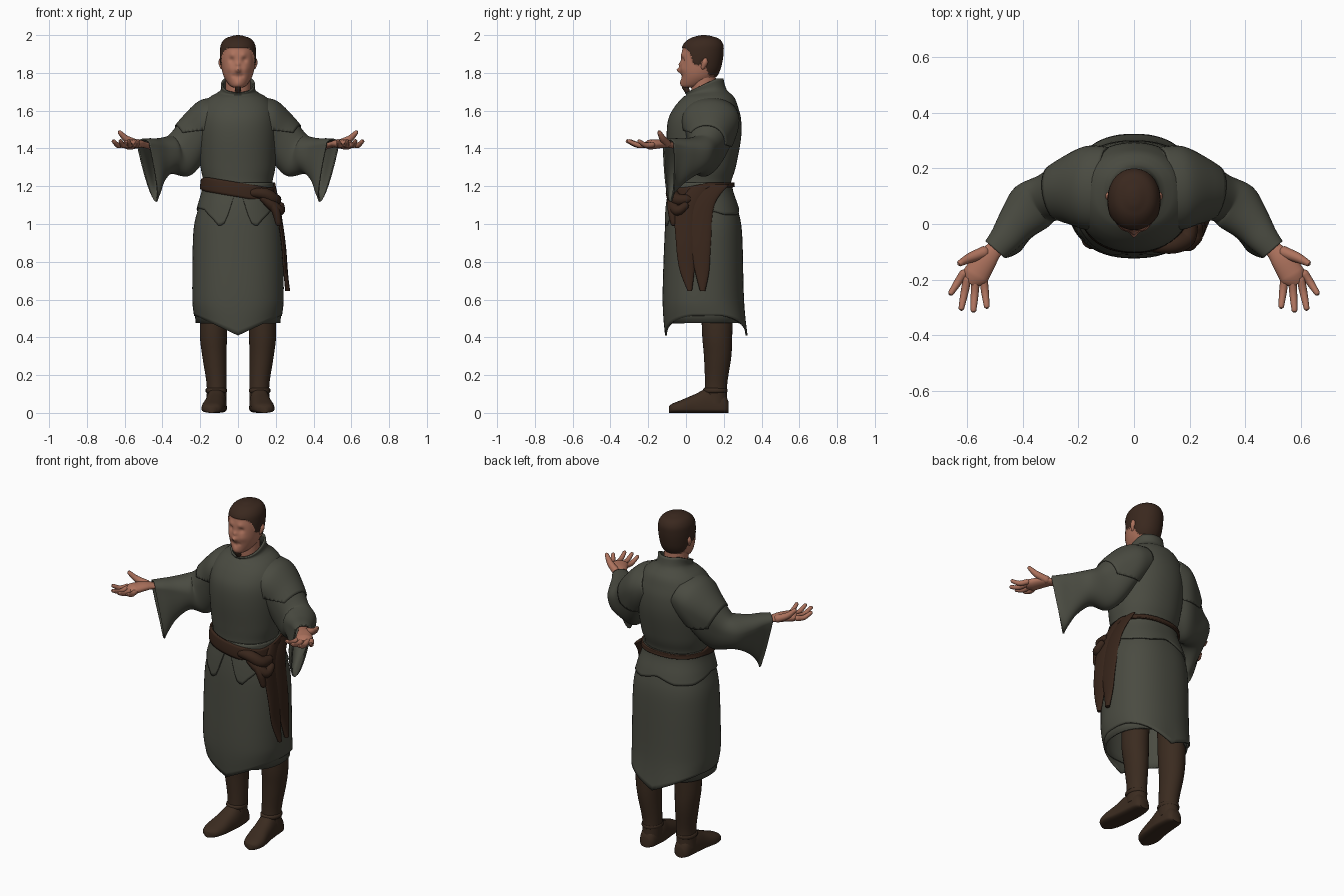
import bpy, bmesh, math
from mathutils import Vector

cube = bpy.data.objects.get("Cube")
if cube:
    bpy.data.objects.remove(cube, do_unlink=True)


def material(name, rgb):
    m = bpy.data.materials.new(name)
    m.use_nodes = True
    m.diffuse_color = (*rgb, 1)
    bsdf = m.node_tree.nodes["Principled BSDF"]
    bsdf.inputs["Base Color"].default_value = (*rgb, 1)
    bsdf.inputs["Roughness"].default_value = 0.8
    return m


CLOTH = material("grey green cloth", (0.068, 0.07, 0.053))
LEATHER = material("boot leather", (0.043, 0.024, 0.014))
SASH = material("sash brown", (0.04, 0.019, 0.011))
SKIN = material("skin", (0.42, 0.17, 0.11))
HAIR = material("dark hair", (0.042, 0.021, 0.013))


def at(rows, x):
    """Linear lookup in a table sorted by its first column."""
    if x <= rows[0][0]:
        return rows[0][1:]
    for a, b in zip(rows, rows[1:]):
        if x <= b[0]:
            t = (x - a[0]) / (b[0] - a[0])
            return [p + (q - p) * t for p, q in zip(a[1:], b[1:])]
    return rows[-1][1:]


def dense(rows, k=5):
    """Smooth the rows with a Catmull-Rom spline."""
    out = []
    for i in range(len(rows) - 1):
        p = [rows[max(i - 1, 0)], rows[i], rows[i + 1], rows[min(i + 2, len(rows) - 1)]]
        for j in range(k):
            t = j / k
            out.append([b + t * ((c - a) + t * (2 * a - 5 * b + 4 * c - d + t * (3 * (b - c) + d - a))) / 2
                        for a, b, c, d in zip(*p)])
    return out + [list(rows[-1])]


def section(c, side, up, down):
    return [*c, *side, *up, *down]


def loft(bm, sections, n=40, power=1.0, caps=True, tweak=None):
    """Skin closed rings; each ring has a centre, side, up and down vector."""
    rings = []
    for s in sections:
        c, side, up, down = (Vector(s[i:i + 3]) for i in (0, 3, 6, 9))
        ring = []
        for k in range(n):
            a = math.tau * k / n
            x, y = (math.copysign(abs(f) ** power, f) for f in (math.cos(a), math.sin(a)))
            p = c + side * x + (up * y if y > 0 else down * -y)
            ring.append(bm.verts.new(tweak(p) if tweak else p))
        rings.append(ring)
    for a, b in zip(rings, rings[1:]):
        for k in range(n):
            bm.faces.new((a[k], a[k - 1], b[k - 1], b[k]))
    if caps:
        bm.faces.new(rings[0])
        bm.faces.new(rings[-1])


def tube(bm, points, n=14, flat=1.0):
    """Rounded tube through rows of x, y, z, radius."""
    rows = dense(points, 4)
    secs = []
    for i, r in enumerate(rows):
        d = Vector(rows[min(i + 1, len(rows) - 1)][:3]) - Vector(rows[max(i - 1, 0)][:3])
        ref = Vector((0, 0, 1)) if abs(d.normalized().z) < 0.8 else Vector((0, 1, 0))
        side = d.cross(ref).normalized()
        up = side.cross(d).normalized() * r[3] * flat
        secs.append(section(r[:3], side * r[3], up, -up))
    # rounded tips
    for i, j in ((0, 1), (-1, -2)):
        tip = [v * 0.5 for v in secs[i]]
        d = (Vector(rows[i][:3]) - Vector(rows[j][:3])).normalized() * rows[i][3] * 0.6
        tip[:3] = Vector(rows[i][:3]) + d
        secs.insert(0 if i == 0 else len(secs), tip)
    loft(bm, secs, n)


def finish(bm, name, *mats, mirror=False, thick=0.0, angle=50):
    bmesh.ops.recalc_face_normals(bm, faces=bm.faces)
    me = bpy.data.meshes.new(name)
    bm.to_mesh(me)
    bm.free()
    for m in mats:
        me.materials.append(m)
    ob = bpy.data.objects.new(name, me)
    bpy.context.collection.objects.link(ob)
    if mirror:
        ob.modifiers.new("Mirror", "MIRROR").use_mirror_merge = False
    if thick:
        s = ob.modifiers.new("Solidify", "SOLIDIFY")
        s.thickness, s.offset = thick, 0
    bpy.ops.object.select_all(action="DESELECT")
    ob.select_set(True)
    bpy.context.view_layer.objects.active = ob
    bpy.ops.object.shade_smooth_by_angle(angle=math.radians(angle))


# Body outline: height, half width, front y, back y
BODY = dense([(0.42, .228, -.106, .32), (0.6, .237, -.119, .302), (0.95, .232, -.108, .292), (1.08, .206, -.098, .268),
              (1.2, .176, -.08, .232), (1.3, .193, -.085, .258), (1.45, .205, -.097, .286), (1.55, .203, -.09, .287),
              (1.62, .185, -.055, .27), (1.67, .145, -.012, .25), (1.71, .09, .005, .21), (1.77, .085, .0, .193)])


def body(z, grow=0.0):
    hw, front, back = at(BODY, z)
    h = (back - front) / 2 + grow
    return section((0, (front + back) / 2, z), (hw + grow, 0, 0), (0, h, 0), (0, -h, 0))


def span(a, b, n):
    return [a + (b - a) * i / n for i in range(n + 1)]


# Tunic torso with standing collar sloping down to the throat
def collar_dip(p):
    if p.z > 1.67:
        p.z -= 0.075 * (p.z - 1.67) / 0.1 * max(0, min(1, (0.16 - p.y) / 0.16))
    return p


bm = bmesh.new()
loft(bm, [body(z) for z in span(1.15, 1.77, 40)], 64, 0.93, False, collar_dip)
finish(bm, "tunic_torso", CLOTH, thick=0.01)


# Skirt with pointed hem in front and behind, over a level underskirt
def pointed_hem(p):
    if p.z < 0.6:
        hem = 0.41 + 0.105 * min(1, abs(p.x) / 0.22)
        p.z = 0.6 - (0.6 - p.z) / 0.18 * (0.6 - hem)
    return p


bm = bmesh.new()
loft(bm, [body(z) for z in span(1.22, 0.42, 30)], 64, 0.87, False, pointed_hem)
finish(bm, "skirt", CLOTH, thick=0.01)
bm = bmesh.new()
loft(bm, [body(z, -0.012) for z in span(0.9, 0.475, 8)], 64, 0.87, False)
finish(bm, "underskirt", CLOTH, thick=0.01)

# Hip flaps below the belt: hem height by angle away from the front
FLAP_HEM = [(0.12, 1.16), (0.25, 1.06), (0.36, 1.0), (0.48, .988), (0.62, 1.02), (0.95, 1.075), (1.5, 1.09),
            (2.1, 1.05), (2.6, 1.05), (3.1, 1.08)]


def flap_hem(p):
    t = (1.22 - p.z) / 0.23
    hem = at(FLAP_HEM, abs(math.atan2(p.x, 0.09 - p.y)))[0]
    z = 1.22 + (hem - 1.22) * t
    wide, here = body(z, 0.009), body(p.z, 0.009)
    return Vector((p.x * wide[3] / here[3], wide[1] + (p.y - here[1]) * wide[7] / here[7], z))


bm = bmesh.new()
loft(bm, [body(z, 0.009) for z in span(1.22, 0.99, 12)], 96, 0.87, False, flap_hem)
finish(bm, "hip_flaps", CLOTH, thick=0.008)


# Slanted belt, broad in front and narrow behind
def belt_slant(p):
    front = max(0, min(1, (0.12 - p.y) / 0.15))
    t = (p.z - 1.2) / 0.04
    p.z = 1.207 - 0.026 * front * (1 + p.x / 0.15) + t * (0.012 + 0.026 * front)
    return p


bm = bmesh.new()
loft(bm, [body(1.2 + 0.04 * t, 0.012 + 0.006 * (1 - t * t)) for t in span(-1, 1, 6)], 64, 0.87, False, belt_slant)
finish(bm, "belt", SASH, thick=0.012)

# Sash tails on the left hip: x, z, middle y, half width
bm = bmesh.new()
for tail in ([(.188, 1.2, .08, .05), (.213, 1.08, .0, .055), (.24, .9, -.003, .05), (.25, .76, .005, .04),
              (.264, .645, .02, .012)],
             [(.183, 1.21, .16, .07), (.21, 1.1, .09, .06), (.24, .9, .075, .057), (.252, .75, .085, .038),
              (.262, .645, .088, .014)]):
    loft(bm, dense([section((x, y, z), (.012, 0, 0), (0, w, 0), (0, -w, 0)) for x, z, y, w in tail]), 20)
finish(bm, "sash_tails", SASH)

# Sash knot with loops and a short end
bm = bmesh.new()
tube(bm, [(.07, -.08, 1.165, .022), (.14, -.075, 1.16, .032), (.19, -.05, 1.13, .033), (.205, .01, 1.13, .025)])
tube(bm, [(.13, -.08, 1.14, .02), (.18, -.07, 1.1, .028), (.22, -.045, 1.07, .028), (.225, .0, 1.1, .02)])
tube(bm, [(.17, -.08, 1.12, .016), (.2, -.075, 1.07, .022), (.215, -.065, 1.0, .016)])
finish(bm, "sash_knot", SASH)

# Draped arm with bell sleeve
ARM = [section((.08, .13, 1.58), (0, .13, 0), (.03, 0, .08), (-.02, 0, -.1)),
       section((.17, .13, 1.54), (0, .135, 0), (.03, 0, .1), (-.02, 0, -.15)),
       section((.24, .12, 1.47), (.01, .108, 0), (.045, 0, .09), (-.03, 0, -.17)),
       section((.31, .095, 1.4), (.02, .08, 0), (.04, 0, .08), (-.04, 0, -.145)),
       section((.37, .06, 1.385), (.055, .07, 0), (0, 0, .075), (-.01, 0, -.115)),
       section((.425, .0, 1.395), (.05, .045, 0), (0, 0, .055), (-.02, -.01, -.17)),
       section((.467, -.055, 1.41), (.039, .034, 0), (0, 0, .04), (-.045, -.015, -.25)),
       section((.5, -.092, 1.418), (.032, .028, 0), (0, 0, .03), (-.065, .01, -.3))]
bm = bmesh.new()
loft(bm, dense(ARM), 40, 0.95, False)
finish(bm, "sleeve", CLOTH, mirror=True, thick=0.008)

# Shoulder flaps: an enlarged upper sleeve, cut off below
bm = bmesh.new()
loft(bm, [s[:3] + [v * 1.08 for v in s[3:]] for s in dense(ARM[:4], 8)[2:-4]], 40, 1, False)
bmesh.ops.bisect_plane(bm, geom=bm.verts[:] + bm.edges[:] + bm.faces[:], plane_co=(.2, .05, 1.475),
                       plane_no=(0, .35, 1), clear_inner=True)
finish(bm, "shoulder_flap", CLOTH, mirror=True, thick=0.01)

# Open hands, palms up
bm = bmesh.new()
tube(bm, [(.41, .015, 1.395, .028), (.497, -.085, 1.42, .03), (.535, -.13, 1.425, .042), (.573, -.19, 1.42, .048)],
     20, 0.55)
for base, tip in (((.612, -.175), (.66, -.25)), ((.6, -.195), (.622, -.305)),
                  ((.57, -.2), (.578, -.312)), ((.543, -.19), (.53, -.298))):
    mid = [(a + b) / 2 for a, b in zip(base, tip)]
    tube(bm, [(*base, 1.42, .015), (*mid, 1.417, .014), (*tip, 1.44, .01)])
tube(bm, [(.535, -.1, 1.425, .022), (.59, -.122, 1.45, .018), (.628, -.142, 1.487, .011)])
finish(bm, "hand", SKIN, mirror=True)

# Boot shaft: height, middle x, half width, front y, back y
bm = bmesh.new()
SHAFT = [(.62, .125, .07, .08, .25), (.42, .13, .072, .085, .245), (.3, .125, .064, .095, .24),
         (.15, .113, .053, .1, .218), (.05, .115, .054, .09, .22)]
loft(bm, dense([section((x, (f + b) / 2, z), (w, 0, 0), (0, (b - f) / 2, 0), (0, (f - b) / 2, 0))
                for z, x, w, f, b in SHAFT]), 28)
# Foot: y, middle x, half width, top
FOOT = [(.225, .115, .03, .06), (.2, .115, .048, .1), (.12, .115, .056, .13), (.05, .122, .058, .1),
        (-.02, .132, .061, .07), (-.07, .137, .048, .05), (-.09, .14, .02, .035)]
loft(bm, dense([section((x, y, .02), (w, 0, 0), (0, 0, t - .02), (0, 0, -.02)) for y, x, w, t in FOOT]), 28, 0.8)
# Ankle strap
loft(bm, [section((.114, .155, z), (w, 0, 0), (0, w + .008, 0), (0, -w - .008, 0))
          for z, w in ((.105, .05), (.112, .057), (.125, .057), (.132, .05))], 28)
finish(bm, "boot", LEATHER, mirror=True)

# Head: height, half width, front y, back y
HEAD = [(1.722, .022, -.014, .03), (1.735, .045, -.024, .1), (1.77, .07, -.026, .15), (1.81, .084, -.028, .175),
        (1.86, .09, -.028, .188), (1.91, .091, -.022, .194), (1.95, .086, -.01, .192), (1.98, .066, .02, .172),
        (1.996, .028, .06, .13), (2.0, .004, .09, .1)]
HAIRLINE = [(-.03, 1.935), (.0, 1.93), (.02, 1.91), (.04, 1.85), (.07, 1.84), (.09, 1.87), (.12, 1.79), (.2, 1.77)]
# Face relief: side distance, height, size, depth of sockets, mouth, cheeks, nose and brow
RELIEF = [(.034, 1.868, .014, .011), (.0, 1.779, .012, .006), (.022, 1.784, .01, .005), (.042, 1.82, .02, -.006),
          (.0, 1.815, .014, -.022), (.0, 1.845, .011, -.011), (.0, 1.745, .02, -.006), (.03, 1.895, .015, -.006)]


def shape_face(p):
    if p.z > at(HAIRLINE, p.y)[0] and p.z < 1.99:
        p += Vector((p.x, p.y - 0.09, 0)) * 0.05
    elif p.y < 0.03:
        for x, z, size, push in RELIEF:
            p.y += push * math.exp(-((abs(p.x) - x) ** 2 + (p.z - z) ** 2) / size ** 2)
    return p


bm = bmesh.new()
loft(bm, [section((0, (f + b) / 2, z), (w, 0, 0), (0, (b - f) / 2, 0), (0, (f - b) / 2, 0))
          for z, w, f, b in dense(HEAD, 7)], 96, 0.96, True, shape_face)
for f in bm.faces:
    c = f.calc_center_median()
    f.material_index = int(c.z > at(HAIRLINE, c.y)[0])
# Ears and neck
for s in (-1, 1):
    tube(bm, [(s * .083, .088, 1.825, .01), (s * .088, .1, 1.855, .016), (s * .088, .102, 1.875, .01)])
tube(bm, [(0, .1, 1.62, .065), (0, .095, 1.7, .066), (0, .09, 1.8, .066)], 32)
finish(bm, "head", SKIN, HAIR)

# Chin tuft
bm = bmesh.new()
tube(bm, [(0, -.006, 1.728, .018), (0, .008, 1.7, .014)])
finish(bm, "chin_tuft", HAIR)
